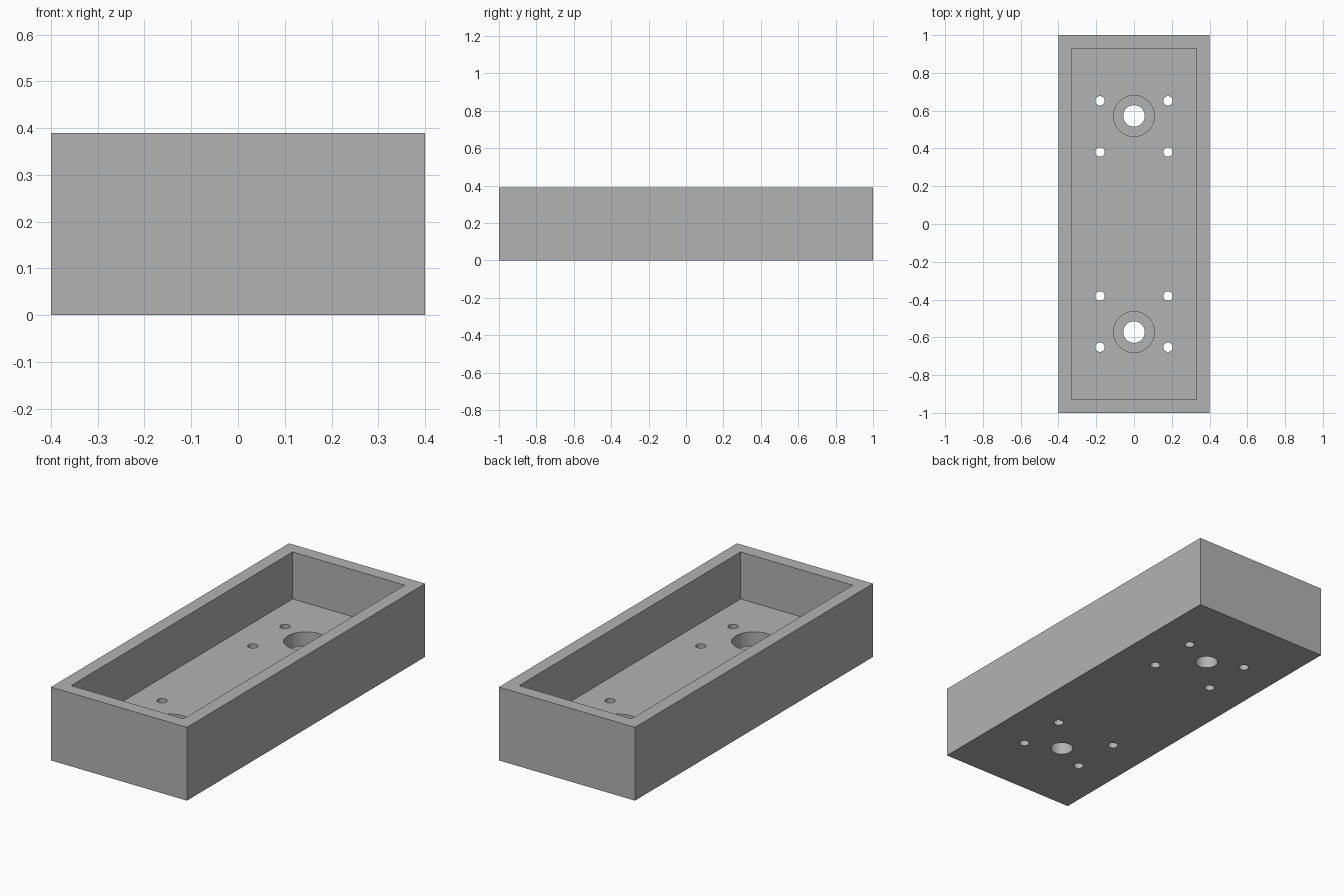
import bpy
import math

if "Cube" in bpy.data.objects:
    bpy.data.objects.remove(bpy.data.objects["Cube"], do_unlink=True)

HEIGHT, FLOOR, WALL = 0.39, 0.14, 0.07
SEAT = 0.065          # level of the counterbore seat
MARGIN = 0.1          # cutter overshoot

grey = bpy.data.materials.new("plain grey")
grey.use_nodes = True
colour = (0.45, 0.45, 0.45, 1)
grey.diffuse_color = colour
grey.node_tree.nodes["Principled BSDF"].inputs["Base Color"].default_value = colour


def block(name, width, length, z0, z1):
    bpy.ops.mesh.primitive_cube_add(size=1, location=(0, 0, (z0 + z1) / 2))
    obj = bpy.context.object
    obj.name = name
    obj.scale = (width, length, z1 - z0)
    bpy.ops.object.transform_apply(location=True, rotation=False, scale=True)
    obj.data.materials.append(grey)
    return obj


def drill(name, x, y, radius, z0, z1, sides=48):
    bpy.ops.mesh.primitive_cylinder_add(
        vertices=sides, radius=radius, depth=z1 - z0, location=(x, y, (z0 + z1) / 2))
    obj = bpy.context.object
    obj.name = name
    obj.data.materials.append(grey)
    return obj


def cut(target, cutter):
    cutter.hide_render = True
    mod = target.modifiers.new("cut", "BOOLEAN")
    mod.operation = "DIFFERENCE"
    mod.solver = "EXACT"
    mod.object = cutter
    bpy.context.view_layer.objects.active = target
    bpy.ops.object.modifier_apply(modifier=mod.name)
    bpy.data.objects.remove(cutter, do_unlink=True)


# Open tray
tray = block("tray", 0.8, 2, 0, HEIGHT)
cut(tray, block("cavity", 0.8 - 2 * WALL, 2 - 2 * WALL, FLOOR, HEIGHT + MARGIN))

# Counterbored holes, each with four screw holes around it
for side in (-1, 1):
    y = side * 0.572
    cut(tray, drill("counterbore", 0, y, 0.108, SEAT, FLOOR + MARGIN))
    cut(tray, drill("through_hole", 0, y, 0.057, -MARGIN, FLOOR))
    for x in (-0.18, 0.18):
        for screw_y in (0.381, 0.652):
            cut(tray, drill("screw_hole", x, side * screw_y, 0.025,
                            -MARGIN, FLOOR + MARGIN, 24))

# Smooth hole walls, sharp edges elsewhere
bpy.ops.object.select_all(action="DESELECT")
tray.select_set(True)
bpy.context.view_layer.objects.active = tray
bpy.ops.object.shade_smooth_by_angle(angle=math.radians(30))
